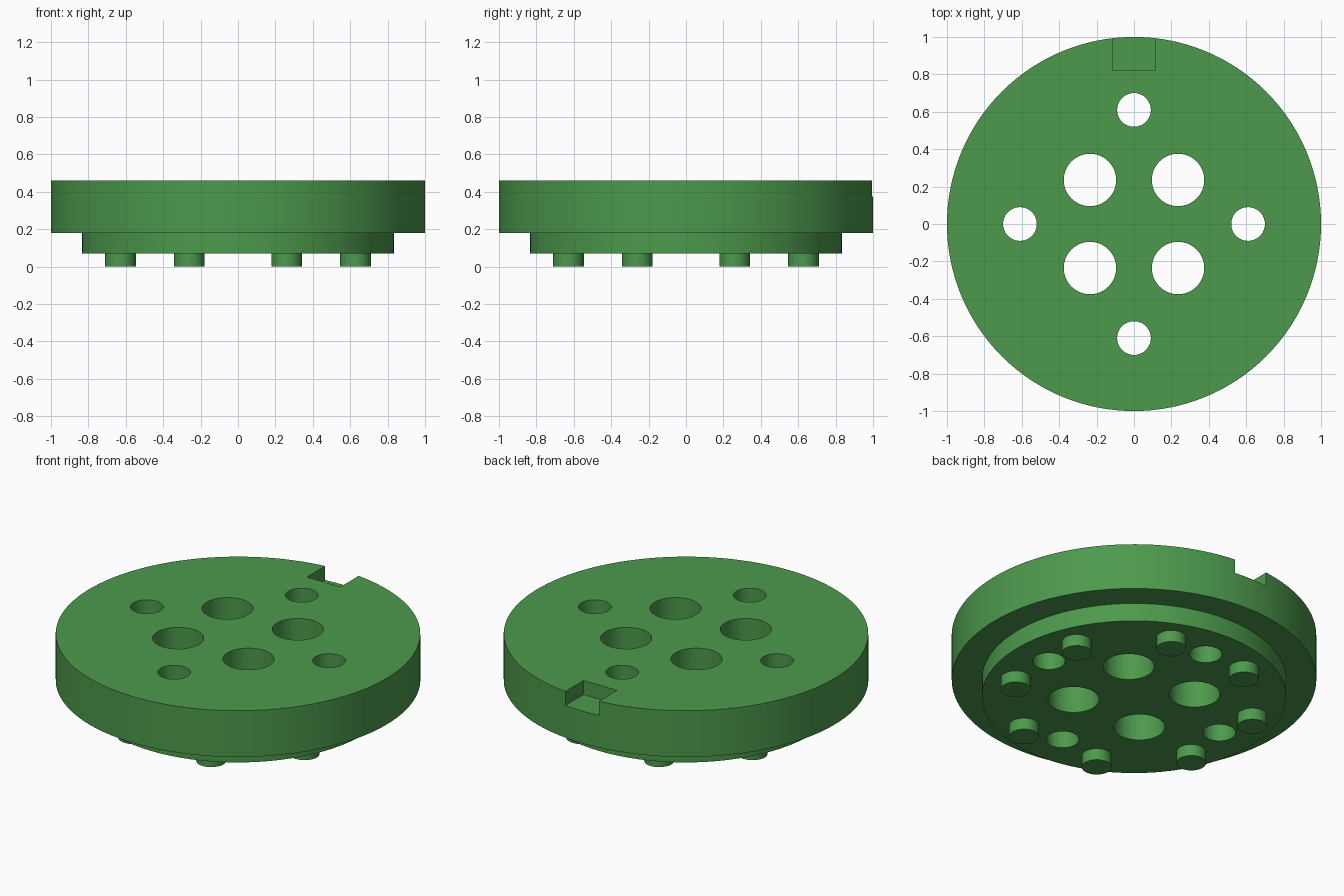
import bpy, bmesh, math
from mathutils import Matrix

if "Cube" in bpy.data.objects:
    bpy.data.objects.remove(bpy.data.objects["Cube"])

green = bpy.data.materials.new("green plastic")
green.diffuse_color = (0.073, 0.319, 0.073, 1)
green.use_nodes = True
green.node_tree.nodes["Principled BSDF"].inputs["Base Color"].default_value = green.diffuse_color


def add_object(name, bm):
    bmesh.ops.recalc_face_normals(bm, faces=bm.faces)
    mesh = bpy.data.meshes.new(name)
    bm.to_mesh(mesh)
    bm.free()
    mesh.materials.append(green)
    ob = bpy.data.objects.new(name, mesh)
    bpy.context.collection.objects.link(ob)
    return ob


def lathe(name, profile, x=0, y=0, sides=48, cap_top=True):
    """Stack rings of (radius, z), bottom to top, and close the ends."""
    bm = bmesh.new()
    rings = []
    for r, z in profile:
        rings.append([bm.verts.new((x + r * math.cos(2 * math.pi * i / sides),
                                    y + r * math.sin(2 * math.pi * i / sides), z))
                      for i in range(sides)])
    for a, b in zip(rings, rings[1:]):
        for i in range(sides):
            j = (i + 1) % sides
            bm.faces.new((a[i], a[j], b[j], b[i]))
    bm.faces.new(rings[0][::-1])
    if cap_top:
        bm.faces.new(rings[-1])
    return add_object(name, bm)


def smooth(ob):
    bpy.ops.object.select_all(action='DESELECT')
    ob.select_set(True)
    bpy.context.view_layer.objects.active = ob
    bpy.ops.object.shade_smooth_by_angle(angle=math.radians(30))


# Stepped disc
RIM_BOTTOM, TOP, STEP_BOTTOM = 0.18, 0.46, 0.07
disc = lathe("stepped_disc", [(0.835, STEP_BOTTOM), (0.835, RIM_BOTTOM),
                              (1.0, RIM_BOTTOM), (1.0, TOP)], sides=128)

# Through holes: four large ones on the diagonals, four small ones on the axes
cutters = []
for i in range(4):
    a = i * math.pi / 2
    d = a + math.pi / 4
    cutters.append(lathe("large_hole_cutter", [(0.14, -0.2), (0.14, 0.7)],
                         0.333 * math.cos(d), 0.333 * math.sin(d), 64))
    cutters.append(lathe("small_hole_cutter", [(0.09, -0.2), (0.09, 0.7)],
                         0.61 * math.cos(a), 0.61 * math.sin(a), 48))

# Locating notch in the back of the rim
bm = bmesh.new()
bmesh.ops.create_cube(bm, size=1, matrix=Matrix.Translation((0, 0.97, 0.52))
                      @ Matrix.Diagonal((0.224, 0.30, 0.29, 1)))
cutters.append(add_object("notch_cutter", bm))

bpy.context.view_layer.objects.active = disc
for cutter in cutters:
    mod = disc.modifiers.new("cut", 'BOOLEAN')
    mod.operation = 'DIFFERENCE'
    mod.solver = 'EXACT'
    mod.object = cutter
    bpy.ops.object.modifier_apply(modifier=mod.name)
    bpy.data.objects.remove(cutter)
smooth(disc)

# Ring of eight pegs underneath
for i in range(8):
    a = math.radians(22.5 + 45 * i)
    smooth(lathe("peg", [(0.082, 0), (0.082, STEP_BOTTOM)],
                 0.68 * math.cos(a), 0.68 * math.sin(a), cap_top=False))
